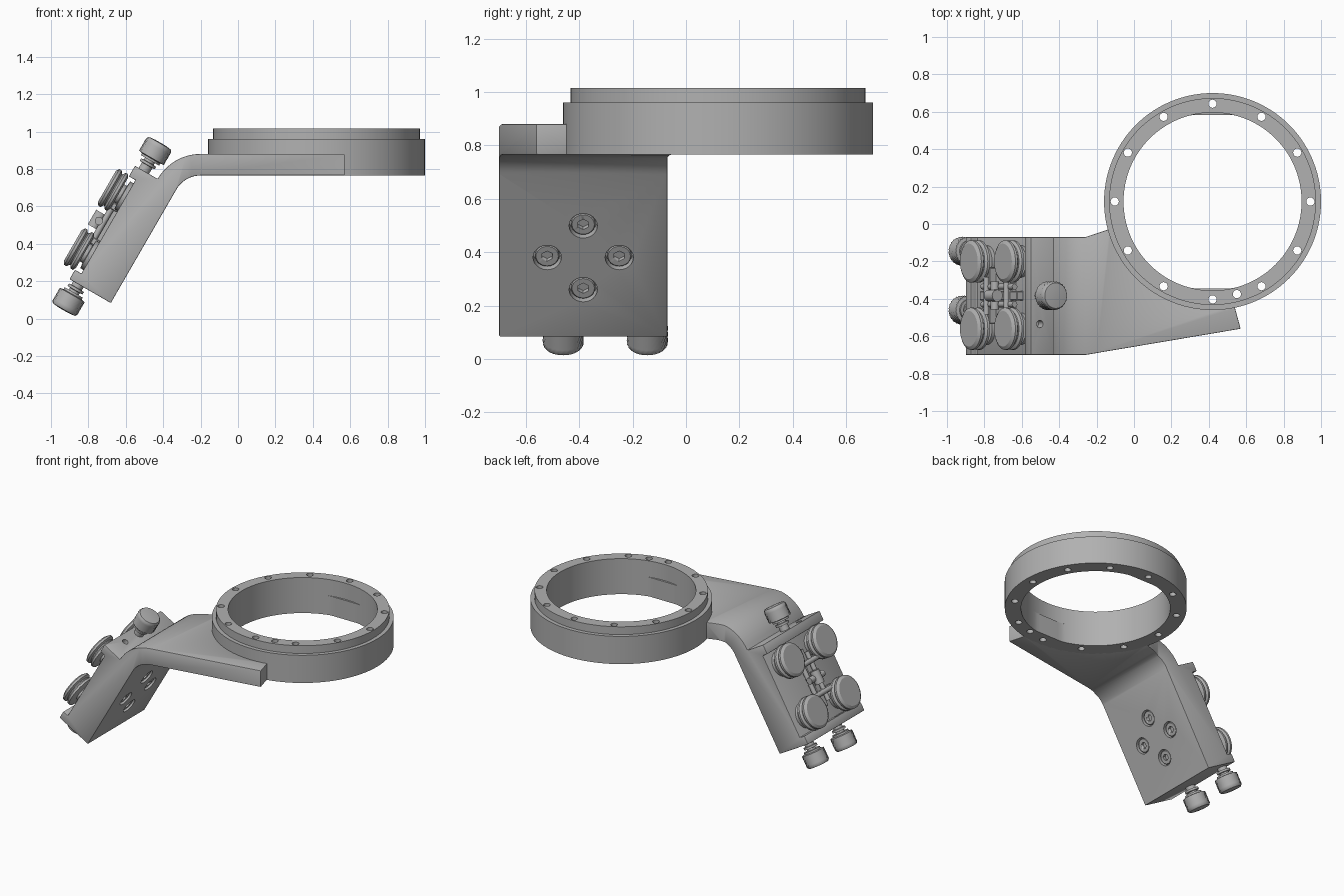
import bpy, bmesh, math
from mathutils import Matrix, Vector

cube = bpy.data.objects.get("Cube")
if cube:
    bpy.data.objects.remove(cube, do_unlink=True)

metal = bpy.data.materials.new("grey_metal")
metal.use_nodes = True
GREY = (0.44, 0.44, 0.44, 1)
metal.diffuse_color = GREY
metal.node_tree.nodes["Principled BSDF"].inputs["Base Color"].default_value = GREY

# Frame of the sloping plate: X runs up the slope, Y is world y, Z is its outward normal
S, C = 0.5, math.sqrt(0.75)
SLOPE = Matrix(((S, 0, -C, -0.68), (0, 1, 0, 0), (C, 0, S, 0.083), (0, 0, 0, 1)))
ALONG = Matrix.Rotation(math.pi / 2, 4, 'Y')      # turns a lathe axis up the slope
SIDEWAYS = Matrix.Rotation(-math.pi / 2, 4, 'X')  # turns a lathe axis along y


def at(u, y, v, turn=Matrix()):
    return SLOPE @ Matrix.Translation((u, y, v)) @ turn


def finish(name, bm, matrix=Matrix()):
    bmesh.ops.recalc_face_normals(bm, faces=bm.faces)
    mesh = bpy.data.meshes.new(name)
    bm.to_mesh(mesh)
    bm.free()
    mesh.transform(matrix)
    mesh.materials.append(metal)
    ob = bpy.data.objects.new(name, mesh)
    bpy.context.collection.objects.link(ob)
    smooth(ob)
    return ob


def activate(ob):
    bpy.ops.object.select_all(action='DESELECT')
    ob.select_set(True)
    bpy.context.view_layer.objects.active = ob


def smooth(ob):
    activate(ob)
    bpy.ops.object.shade_smooth_by_angle(angle=math.radians(32))


def lathe(name, profile, matrix=Matrix(), segs=32, shape=None, closed=False):
    """Turn (radius, height) points about z; shape may adjust each vertex."""
    bm = bmesh.new()
    rows = []
    for j, (r, h) in enumerate(profile):
        row = []
        for i in range(segs):
            a = math.tau * i / segs
            p = Vector((r * math.cos(a), r * math.sin(a), h))
            row.append(bm.verts.new(shape(p, i, j) if shape else p))
        rows.append(row)
    pairs = list(zip(rows, rows[1:])) + ([(rows[-1], rows[0])] if closed else [])
    for a, b in pairs:
        for i in range(segs):
            k = (i + 1) % segs
            bm.faces.new((a[i], a[k], b[k], b[i]))
    if not closed:
        bm.faces.new(rows[0])
        bm.faces.new(rows[-1])
    return finish(name, bm, matrix)


def rod(name, r, length, matrix, segs=24):
    return lathe(name, [(r, -length / 2), (r, length / 2)], matrix, segs)


def prism(name, points, offset):
    bm = bmesh.new()
    face = bm.faces.new([bm.verts.new(p) for p in points])
    new = bmesh.ops.extrude_face_region(bm, geom=[face])["geom"]
    bmesh.ops.translate(bm, vec=offset, verts=[g for g in new if isinstance(g, bmesh.types.BMVert)])
    return finish(name, bm)


def block(name, u, y, v, size):
    bm = bmesh.new()
    bmesh.ops.create_cube(bm, size=1, matrix=Matrix.Diagonal((*size, 1)))
    bmesh.ops.bevel(bm, geom=bm.edges[:], offset=0.005, segments=1, affect='EDGES')
    return finish(name, bm, at(u, y, v))


def boolean(ob, cutter, op='DIFFERENCE'):
    activate(ob)
    mod = ob.modifiers.new("cut", 'BOOLEAN')
    mod.operation, mod.solver, mod.object = op, 'EXACT', cutter
    bpy.ops.object.modifier_apply(modifier=mod.name)
    bpy.data.objects.remove(cutter, do_unlink=True)


def arc(cx, cy, r, start, end, steps):
    angles = [math.radians(start + (end - start) * i / steps) for i in range(steps + 1)]
    return [(cx + r * math.cos(a), cy + r * math.sin(a)) for a in angles]


# Ring with a stepped rim, two small flats inside and bolt holes
RX, RY = 0.42, 0.12


def flats(p, i, j):
    if j < 2:
        p.y = max(-0.464, min(0.464, p.y))
    return p


ring = lathe("ring", [(0.476, 0.765), (0.476, 0.9), (0.476, 0.901), (0.476, 1.015),
                      (0.553, 1.015), (0.553, 0.96), (0.58, 0.96), (0.58, 0.765)],
             Matrix.Translation((RX, RY, 0)), 120, flats, closed=True)
spots = arc(RX, RY, 0.523, 0, 330, 11) + [(0.55, -0.375)]
for x, y in spots:
    boolean(ring, rod("hole", 0.022, 0.6, Matrix.Translation((x, y, 0.9)), 16))
smooth(ring)

# Bent arm: side profile swept across y, then trimmed to its plan outline
slope_pts = [(0, 0), (0, 0.255), (0.058, 0.255), (0.058, 0.215), (0.635, 0.215),
             (0.635, 0.255), (0.7, 0.255), (0.7, 0.115)]
side = [(0.7, 0.765)] + arc(-0.2, 0.616, 0.149, 90, 150, 10)
for u, v in slope_pts:
    p = SLOPE @ Vector((u, 0, v))
    side.append((p.x, p.z))
side += arc(-0.2, 0.616, 0.264, 144, 90, 9) + [(0.7, 0.88)]
arm = prism("bent_arm", [(x, -1, z) for x, z in side], (0, 1.5, 0))
plan = [(-1.2, -0.7), (-0.26, -0.7), (0.57, -0.56), (0.54, -0.45)]
plan += arc(RX, RY, 0.57, 282, 195, 30) + [(-0.26, -0.07), (-1.2, -0.07)]
boolean(arm, prism("outline", [(x, y, -0.2) for x, y in plan], (0, 0, 1.5)), 'INTERSECT')
activate(arm)
bevel = arm.modifiers.new("soft_edges", 'BEVEL')
bevel.width, bevel.segments, bevel.angle_limit = 0.008, 2, math.radians(40)
bpy.ops.object.modifier_apply(modifier=bevel.name)

# Counterbored screws on the underside of the slope
for u, y in [(0.48, -0.385), (0.343, -0.52), (0.343, -0.25), (0.204, -0.385)]:
    boolean(arm, rod("counterbore", 0.053, 0.08, at(u, y, 0)))
    lathe("socket_screw", [(0.046, 0.045), (0.046, 0.014), (0.042, 0.01), (0.022, 0.01)], at(u, y, 0),
          24).data.update()
    boolean(bpy.context.object, rod("hex_socket", 0.022, 0.04, at(u, y, 0.01), 6))
boolean(arm, rod("pin_hole", 0.02, 0.1, at(0.7, -0.535, 0.2, ALONG), 16))
smooth(arm)


# Knurled thumb screws, one above and two below
def knurl(p, i, j):
    if 3 <= j <= 9 and (i + j) % 2:
        p.x *= 0.95
        p.y *= 0.95
    return p


def thumb_screw(name, u, y, sign):
    turn = ALONG if sign > 0 else Matrix.Rotation(-math.pi / 2, 4, 'Y')
    grip = [(0.077, 0.066 + 0.013 * k) for k in range(7)]
    lathe(name, [(0.03, 0.05), (0.056, 0.05), (0.056, 0.062)] + grip + [(0.068, 0.156), (0.03, 0.16)],
          at(u, y, 0.2, turn), 48, knurl)
    lathe(name + "_shaft", [(0.032, -0.02), (0.032, 0.02), (0.046, 0.022), (0.046, 0.036),
                            (0.03, 0.038), (0.03, 0.06)], at(u, y, 0.2, turn))


thumb_screw("upper_thumb_screw", 0.715, -0.383, 1)
for y in (-0.145, -0.46):
    thumb_screw("lower_thumb_screw", 0, y, -1)

# Four grooved clamp buttons on stepped feet
for u in (0.165, 0.53):
    for y in (-0.2, -0.56):
        lathe("clamp_foot", [(0.085, 0.205), (0.085, 0.235), (0.055, 0.238), (0.055, 0.27)], at(u, y, 0))
        lathe("clamp_button", [(0.095, 0.255), (0.113, 0.264), (0.113, 0.278), (0.098, 0.288),
                               (0.098, 0.294), (0.113, 0.304), (0.113, 0.318), (0.095, 0.33)],
              at(u, y, 0), 40)

# Linkage between the buttons: spine, cross bars, rods and a central barrel
block("linkage_spine", 0.348, -0.383, 0.232, (0.4, 0.05, 0.045))
for u in (0.24, 0.455):
    block("cross_bar", u, -0.383, 0.235, (0.04, 0.3, 0.045))
    rod("cross_pin", 0.016, 0.2, at(u, -0.383, 0.265, SIDEWAYS), 16)
for y in (-0.335, -0.43):
    rod("guide_rod", 0.016, 0.34, at(0.348, y, 0.25, ALONG), 16)
rod("hinge_barrel", 0.032, 0.09, at(0.348, -0.383, 0.285, ALONG), 20)
rod("hinge_pin", 0.022, 0.15, at(0.348, -0.383, 0.275, SIDEWAYS), 16)
